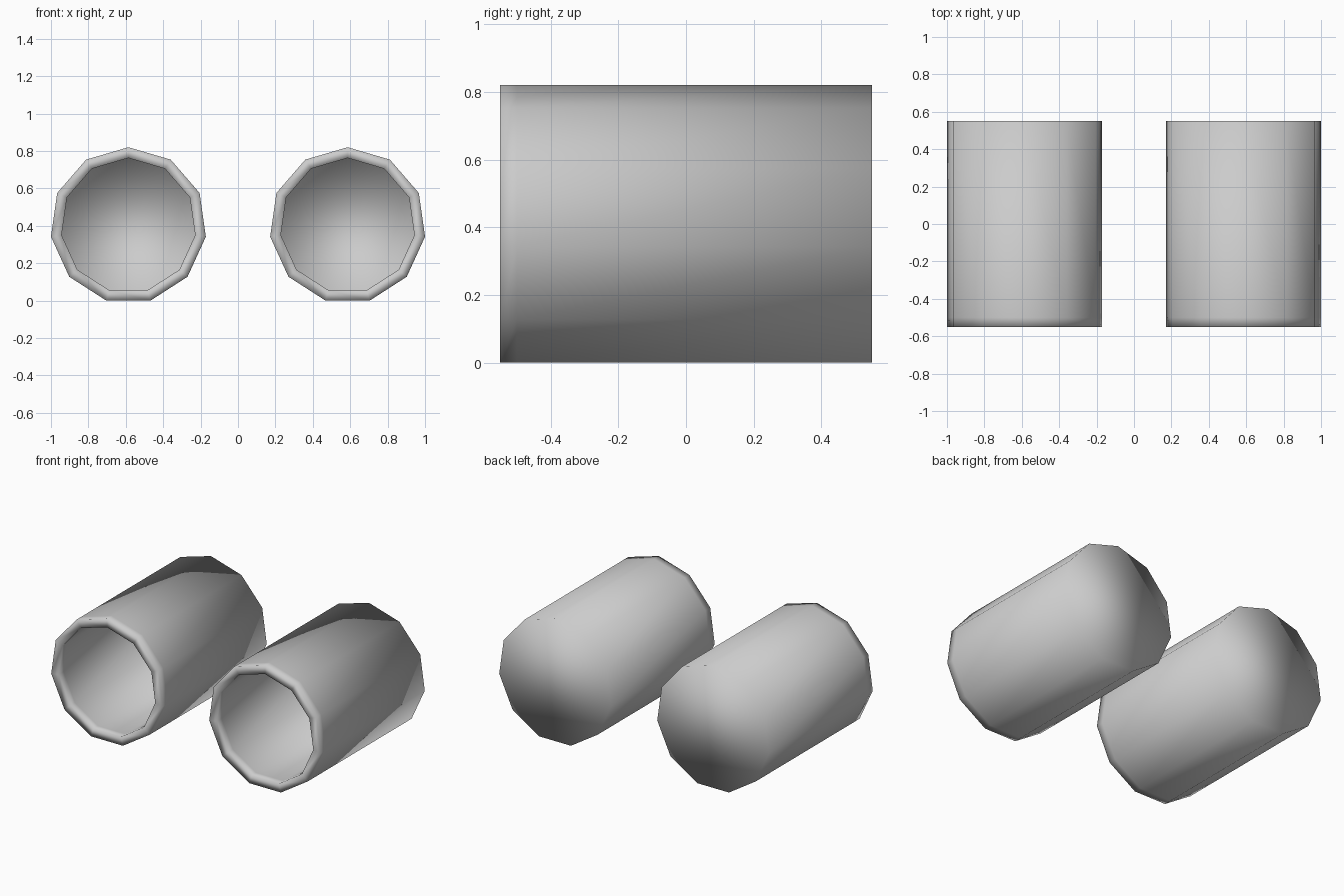
import bpy, bmesh
from math import sin, cos, pi

if "Cube" in bpy.data.objects:
    bpy.data.objects.remove(bpy.data.objects["Cube"])

SIDES = 11
R_OUT, R_IN = 0.4185, 0.361
CENTRE_X, CENTRE_Z = 0.586, 0.4015

# (radius, y) from the outer back edge, around the rim, to the inner floor
PROFILE = [(R_OUT, 0.55), (R_OUT, -0.50), (R_OUT, -0.55),
           (R_IN, -0.55), (R_IN, -0.50), (R_IN, 0.50)]


def make_cup(name, x):
    bm = bmesh.new()
    rings = []
    for r, y in PROFILE:
        rings.append([bm.verts.new((r * sin(2 * pi * i / SIDES), y,
                                    r * cos(2 * pi * i / SIDES)))
                      for i in range(SIDES)])
    # outer wall, rim and inner wall
    for a, b in zip(rings, rings[1:]):
        for i in range(SIDES):
            j = (i + 1) % SIDES
            bm.faces.new((a[i], a[j], b[j], b[i]))
    # closed back and inner floor
    bm.faces.new(rings[0])
    bm.faces.new(rings[-1])
    bmesh.ops.recalc_face_normals(bm, faces=bm.faces)
    for f in bm.faces:
        f.smooth = True
    mesh = bpy.data.meshes.new(name)
    bm.to_mesh(mesh)
    bm.free()
    obj = bpy.data.objects.new(name, mesh)
    obj.location = (x, 0, CENTRE_Z)
    bpy.context.collection.objects.link(obj)


# two identical hollow tubes lying side by side
make_cup("left_tube", -CENTRE_X)
make_cup("right_tube", CENTRE_X)
